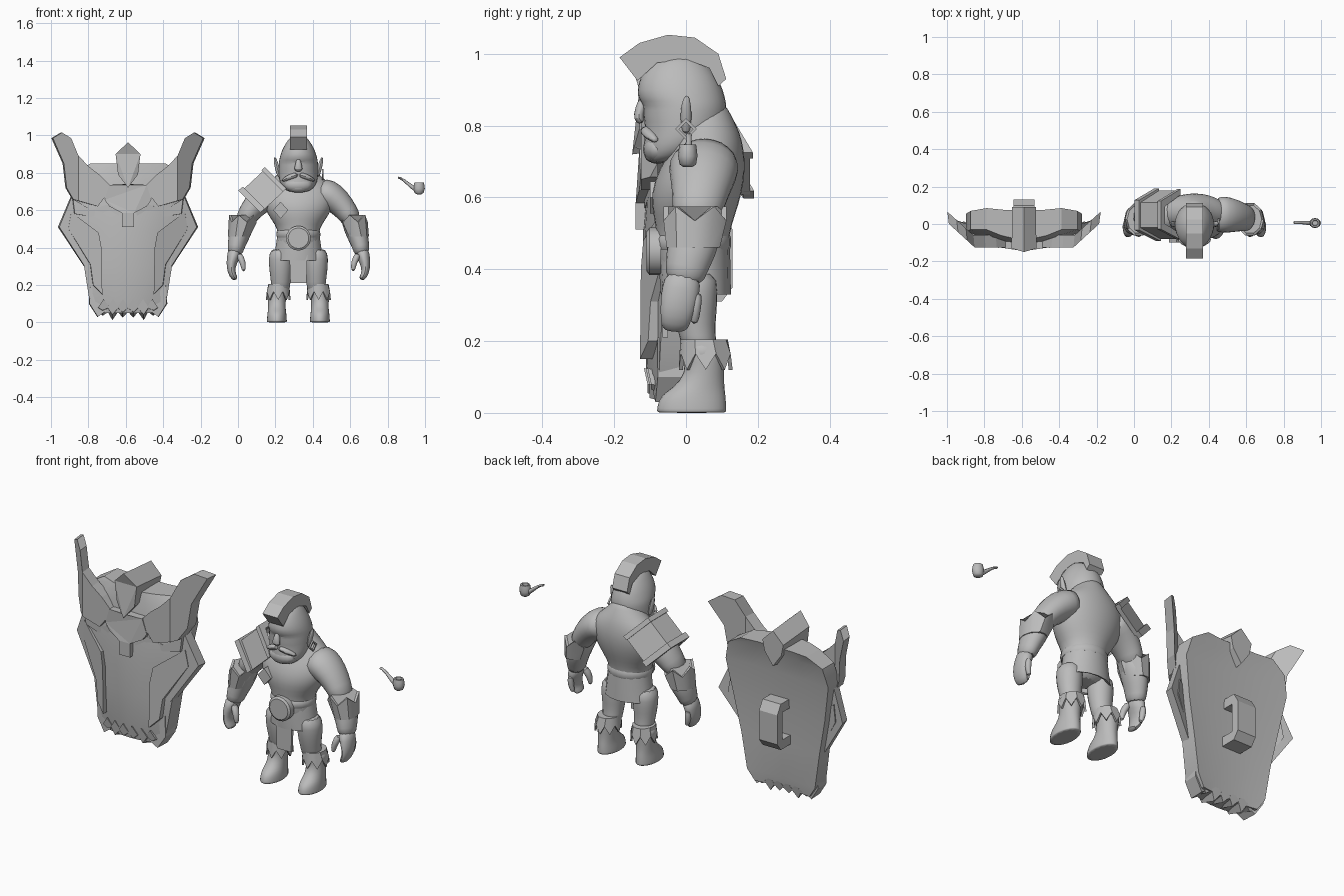
import bpy, bmesh, math
from mathutils import Vector

CX, SX = 0.323, -0.588          # figure centre, shield centre
mat = bpy.data.materials.new("clay_grey")
mat.diffuse_color = (0.5, 0.5, 0.5, 1)

def finish(name, bm, smooth=None, sub=0):
    bmesh.ops.recalc_face_normals(bm, faces=bm.faces)
    me = bpy.data.meshes.new(name)
    bm.to_mesh(me)
    bm.free()
    me.materials.append(mat)
    ob = bpy.data.objects.new(name, me)
    bpy.context.collection.objects.link(ob)
    if sub:
        m = ob.modifiers.new("smooth", 'SUBSURF')
        m.levels = m.render_levels = sub
    if smooth:
        bpy.ops.object.select_all(action='DESELECT')
        ob.select_set(True)
        bpy.context.view_layer.objects.active = ob
        bpy.ops.object.shade_smooth_by_angle(angle=math.radians(smooth))
    return ob

def skin(bm, rings, caps=True):
    n = len(rings[0])
    vs = [[bm.verts.new(p) for p in r] for r in rings]
    for a, b in zip(vs, vs[1:]):
        for i in range(n):
            bm.faces.new((a[i], a[(i + 1) % n], b[(i + 1) % n], b[i]))
    if caps:
        bm.faces.new(vs[0])
        bm.faces.new(vs[-1])
    bm.normal_update()

def loft(name, rows, cx=CX, n=12, sub=1, smooth=50, caps=True):
    """Stack of ellipses: (z, half width, y front, y back)."""
    bm = bmesh.new()
    g = 1.03 if sub else 1
    skin(bm, [[(cx + g * w * math.cos(k * math.tau / n), (a + b) / 2 + g * (b - a) / 2 * math.sin(k * math.tau / n), z)
               for k in range(n)] for z, w, a, b in rows], caps)
    return finish(name, bm, smooth, sub)

def tube(name, pts, n=10, sub=1, smooth=50):
    """Ellipses across a path: (x, y, z, radius across, radius in y)."""
    bm, rings = bmesh.new(), []
    P = [Vector(p[:3]) for p in pts]
    for i, p in enumerate(pts):
        t = (P[min(i + 1, len(P) - 1)] - P[max(i - 1, 0)]).normalized()
        v = (Vector((0, 1, 0)) - t * t.y).normalized()
        u = v.cross(t)
        rings.append([P[i] + u * p[3] * math.cos(k * math.tau / n) + v * p[4] * math.sin(k * math.tau / n)
                      for k in range(n)])
    skin(bm, rings)
    return finish(name, bm, smooth, sub)

def prism(name, front, back):
    """Joins two matching outlines into a solid."""
    bm = bmesh.new()
    skin(bm, [front, back])
    bmesh.ops.triangulate(bm, faces=[f for f in bm.faces if len(f.verts) > 4],
                          ngon_method='EAR_CLIP')
    return finish(name, bm)

def ball(name, c, r, seg=16):
    bm = bmesh.new()
    bmesh.ops.create_uvsphere(bm, u_segments=seg, v_segments=seg // 2, radius=1)
    for v in bm.verts:
        v.co = Vector((c[i] + v.co[i] * r[i] for i in range(3)))
    return finish(name, bm, 60)

# ---------- shield ----------
def plate(name, pts, thick, depth):
    """Mirrored pair of plates; depth gives y from the distance to the centre."""
    for s in (1, -1):
        y = [depth(x) for x, z in pts]
        prism(name, [(SX + s * x * 0.98, v, z) for (x, z), v in zip(pts, y)],
              [(SX + s * x, v + thick, z) for (x, z), v in zip(pts, y)])

# curved body with a slightly dished back: (z, half width, y centre, y side, y back)
rows = [(.05, .165, -.10, -.07, .0), (.11, .205, -.11, -.075, .01), (.3, .235, -.12, -.065, .015),
        (.5, .275, -.12, -.055, .025), (.70, .31, -.105, -.04, .045), (.80, .285, -.09, -.03, .06),
        (.85, .20, -.08, -.03, .075)]
bm, rings = bmesh.new(), []
for z, w, c, s, b in rows:
    f = [(SX + w * t, c + (s - c) * t * t, z) for t in (-1, -.6, -.3, 0, .3, .6, 1)]
    rings.append(f + [(SX + w * t, b + (.01 if abs(t) == 1 else 0), z) for t in (1, .5, 0, -.5, -1)])
skin(bm, rings)
finish("shield_body", bm, 25)
# horns, each a flat base with a swept-back upper part
horn_y = lambda d: -.125 + max(0, d - .27) * .9
plate("horn_base", [(.10, .735), (.09, .64), (.13, .665), (.165, .62), (.27, .65), (.27, .89), (.21, .83), (.15, .785)],
      .065, horn_y)
plate("horn", [(.27, .65), (.298, .657), (.335, .72), (.35, .85), (.41, .985), (.36, 1.015), (.31, .985), (.27, .89)],
      .065, horn_y)
# brow and nose guard
brow = [(0, .74), (.10, .735), (.125, .655), (.10, .62), (.033, .585), (.033, .51)]
brow += [(-x, z) for x, z in brow[:0:-1]]
prism("nose_guard", [(SX + x, -.145 + abs(x) * .15, z) for x, z in brow],
      [(SX + x, -.085 + abs(x) * .15, z) for x, z in brow])
# crest running from front to back over the top
crest = [(0, .963), (.07, .90), (.056, .79), (0, .72), (-.056, .79), (-.07, .90)]
prism("crest", [(SX + x * .95, -.15 if x == 0 else -.13, z) for x, z in crest],
      [(SX + x * .9, .09, z - .02 if z > .85 else z + .03) for x, z in crest])
# side spikes, cheek guards, jaw guards, eyebrow ridges
plate("side_spike", [(.25, .69), (.295, .70), (.375, .51), (.23, .29), (.20, .34)], .05,
      lambda d: -.07 + max(0, d - .25) * .35)
plate("cheek_guard", [(.31, .59), (.16, .48), (.145, .40), (.14, .15), (.19, .20), (.205, .31), (.325, .50)], .06,
      lambda d: -.128 + (d - .14) * .45)
plate("jaw_guard", [(.12, .14), (.16, .15), (.205, .21), (.21, .10), (.165, .03), (.12, .06)], .08,
      lambda d: -.11 + d * .15)
plate("brow_ridge", [(.04, .60), (.10, .635), (.20, .60), (.30, .66), (.29, .58), (.20, .565), (.10, .60), (.05, .57)],
      .03, lambda d: -.125 + .2 * d)
# teeth running through the bottom edge
for i, x in enumerate((-.13, -.08, -.027, .027, .08, .13)):
    low = (.035, .012, .025)[min(i, 5 - i)]
    y = -.11 + .1 * abs(x)
    prism("tooth", [(SX + x - .03, y, .08), (SX + x, y - .01, .125), (SX + x + .03, y, .08), (SX + x * 1.05, y, low + .03)],
          [(SX + x - .03, .005, .06), (SX + x, .005, .09), (SX + x + .03, .005, .06), (SX + x * 1.05, -.01, low)])
# back grip
grip = [(.0, .56), (.10, .56), (.13, .51), (.13, .35), (.10, .31), (.0, .31), (.0, .36), (.085, .36), (.085, .51), (.0, .51)]
prism("grip", [(SX - .055, y, z) for y, z in grip], [(SX + .055, y, z) for y, z in grip])

# ---------- figure body ----------
loft("torso", [(.33, .07, -.04, .07), (.37, .105, -.065, .10), (.44, .112, -.08, .115), (.50, .108, -.08, .12),
               (.55, .145, -.09, .135), (.61, .18, -.098, .155), (.68, .195, -.075, .165), (.735, .175, -.04, .16),
               (.78, .12, -.03, .15), (.83, .075, -.02, .125), (.87, .05, -.01, .105)], n=16)
loft("head", [(.695, .045, -.105, -.05), (.715, .08, -.118, .03), (.75, .10, -.118, .08), (.79, .105, -.11, .105),
              (.83, .105, -.12, .112), (.855, .104, -.115, .112), (.88, .10, -.137, .108), (.92, .088, -.132, .095),
              (.96, .066, -.115, .07), (.99, .045, -.08, .04), (1.0, .015, -.04, .01)], n=16)
tube("nose", [(CX, -.118, .875, .012, .014), (CX, -.128, .845, .018, .016), (CX, -.134, .82, .026, .016),
              (CX, -.12, .808, .016, .012)], 8)
for s in (1, -1):
    tube("moustache", [(CX, -.113, .79, .014, .02), (CX + s * .045, -.108, .78, .018, .018),
                       (CX + s * .09, -.08, .755, .008, .012)], 8)
    tube("ear", [(CX + s * .10, .0, .775, .012, .012), (CX + s * .112, .0, .82, .014, .018),
                 (CX + s * .122, .0, .86, .012, .015), (CX + s * .127, .003, .885, .004, .006)], 8)
ball("beard", (CX, -.08, .735), (.075, .04, .042))
# diamond earring
bm = bmesh.new()
skin(bm, [[(CX + .125 + dx, r * math.cos(k * math.pi / 2), .79 + r * math.sin(k * math.pi / 2)) for k in range(4)]
          for dx, r in ((0, .03), (.008, .03), (.008, .02), (0, .02), (0, .03))], False)
finish("earring", bm)
# hair crest
hair = [(-.185, .99), (-.13, 1.03), (-.05, 1.053), (.025, 1.045), (.09, 1.0), (.112, .93), (.09, .91),
        (.065, .96), (0, .985), (-.08, .975), (-.135, .925)]
prism("mohawk", [(CX - .045, y, z) for y, z in hair], [(CX + .045, y, z) for y, z in hair])

# ---------- arms and legs ----------
def zigzag_band(name, top, bottom, n=16, drop=.035):
    """Flared cuff with a toothed edge: rows are (x, y, z, rx, ry)."""
    bm, rings = bmesh.new(), []
    for (x, y, z, a, b), jag in ((top, 0), (bottom, 1), (bottom, 2)):
        g = .85 if jag == 2 else 1
        rings.append([(x + g * a * math.cos(k * math.tau / n), y + g * b * math.sin(k * math.tau / n),
                       z + (drop * (k % 2) if jag else 0)) for k in range(n)])
    skin(bm, rings)
    finish(name, bm, 35)

for s in (1, -1):
    X = lambda d: CX + s * d
    tube("upper_arm", [(X(.10), .055, .70, .075, .09), (X(.155), .05, .69, .085, .105), (X(.215), .045, .645, .075, .092),
                       (X(.265), .035, .585, .06, .075), (X(.295), .025, .53, .055, .07)], 12)
    tube("forearm", [(X(.265), .025, .58, .05, .065), (X(.30), .025, .51, .062, .08), (X(.322), .015, .45, .057, .072),
                     (X(.335), .0, .40, .046, .06), (X(.34), -.005, .36, .042, .055)], 12)
    zigzag_band("bracer", (X(.318), .02, .46, .059, .078), (X(.297), .025, .535, .074, .092), 10, .04)
    # mitten-like hand, loose finger and thumb
    tube("hand", [(X(.336), -.005, .39, .042, .052), (X(.352), -.015, .34, .034, .056), (X(.362), -.024, .29, .024, .05),
                  (X(.352), -.03, .25, .02, .042), (X(.332), -.032, .228, .014, .036)], 12)
    tube("finger", [(X(.352), .03, .34, .018, .02), (X(.357), .027, .29, .017, .016), (X(.342), .022, .245, .012, .013)], 8)
    tube("thumb", [(X(.322), -.035, .37, .022, .024), (X(.295), -.055, .32, .018, .02),
                   (X(.292), -.055, .27, .011, .012)], 8)
    loft("leg", [(.40, .055, -.045, .085), (.34, .066, -.045, .09), (.27, .06, -.035, .085), (.22, .052, -.02, .08),
                 (.15, .05, -.005, .095)], X(.095), 12)
    loft("boot", [(.0, .053, -.08, .112), (.003, .053, -.081, .112), (.02, .053, -.08, .112), (.05, .05, -.07, .11),
                  (.07, .047, -.035, .107), (.11, .046, .0, .105), (.17, .054, -.005, .11), (.20, .052, -.01, .10)],
         X(.115), 14)
    zigzag_band("boot_cuff", (X(.105), .05, .205, .056, .066), (X(.108), .055, .12, .066, .075), 16, .045)

# ---------- clothing ----------
loft("skirt", [(.47, .112, -.075, .122), (.40, .122, -.075, .124), (.33, .135, -.07, .125), (.335, .12, -.06, .113),
               (.40, .108, -.06, .112)], n=16, sub=0, caps=False)
loft("belt", [(.455, .114, -.085, .122), (.465, .118, -.09, .126), (.485, .116, -.09, .126), (.495, .11, -.083, .122)],
     n=20, sub=0)
bm = bmesh.new()
skin(bm, [[(CX + r * math.cos(k * math.tau / 20), y, .45 + r * math.sin(k * math.tau / 20)) for k in range(20)]
          for y, r in ((-.07, .066), (-.102, .066), (-.11, .055))])
finish("belt_disc", bm, 35)
cloth = [(-.05, .42), (.05, .42), (.043, .21), (-.043, .21)]
prism("loincloth", [(CX + x, -.065, z) for x, z in cloth], [(CX + x, -.05, z) for x, z in cloth])

# layered shoulder pad, a saddle over one shoulder
def pad(name, a, b, grow, t):
    n = Vector((-.7, 0, .71))
    prof = [(-.08 - grow, -.155), (-.02 - grow, grow), (.115 + grow, grow), (.178 + grow, -.14)]
    inner = [(y + (t if y < .06 else -t), l - t * (l > -.1)) for y, l in prof[::-1]]
    ring = lambda p: [Vector((p[0], y, p[1])) + n * l for y, l in prof + inner]
    prism(name, ring(a), ring(b))
pad("shoulder_pad", (.14, .815), (.025, .708), 0, .025)
pad("pad_collar", (.15, .825), (.132, .808), .008, .03)
pad("pad_rim", (.035, .717), (.01, .697), .012, .03)
# diamond stud on the chest
stud = [(0, .045), (.04, 0), (0, -.045), (-.04, 0)]
prism("chest_stud", [(.228 + x, -.10, .60 + z) for x, z in stud], [(.228 + x, -.05, .60 + z) for x, z in stud])

# ---------- pipe ----------
loft("pipe_bowl", [(.685, .012, -.008, .018), (.692, .024, -.018, .028), (.715, .031, -.022, .032),
                   (.735, .028, -.02, .03), (.748, .025, -.018, .028), (.748, .017, -.01, .02), (.73, .015, -.008, .018)],
     .968, 12, 0, 50)
tube("pipe_stem", [(.958, .005, .705, .012, .012), (.93, .006, .725, .011, .011), (.89, .008, .757, .007, .008),
                   (.868, .008, .771, .006, .008), (.855, .008, .774, .005, .009)], 8, 0, 50)
